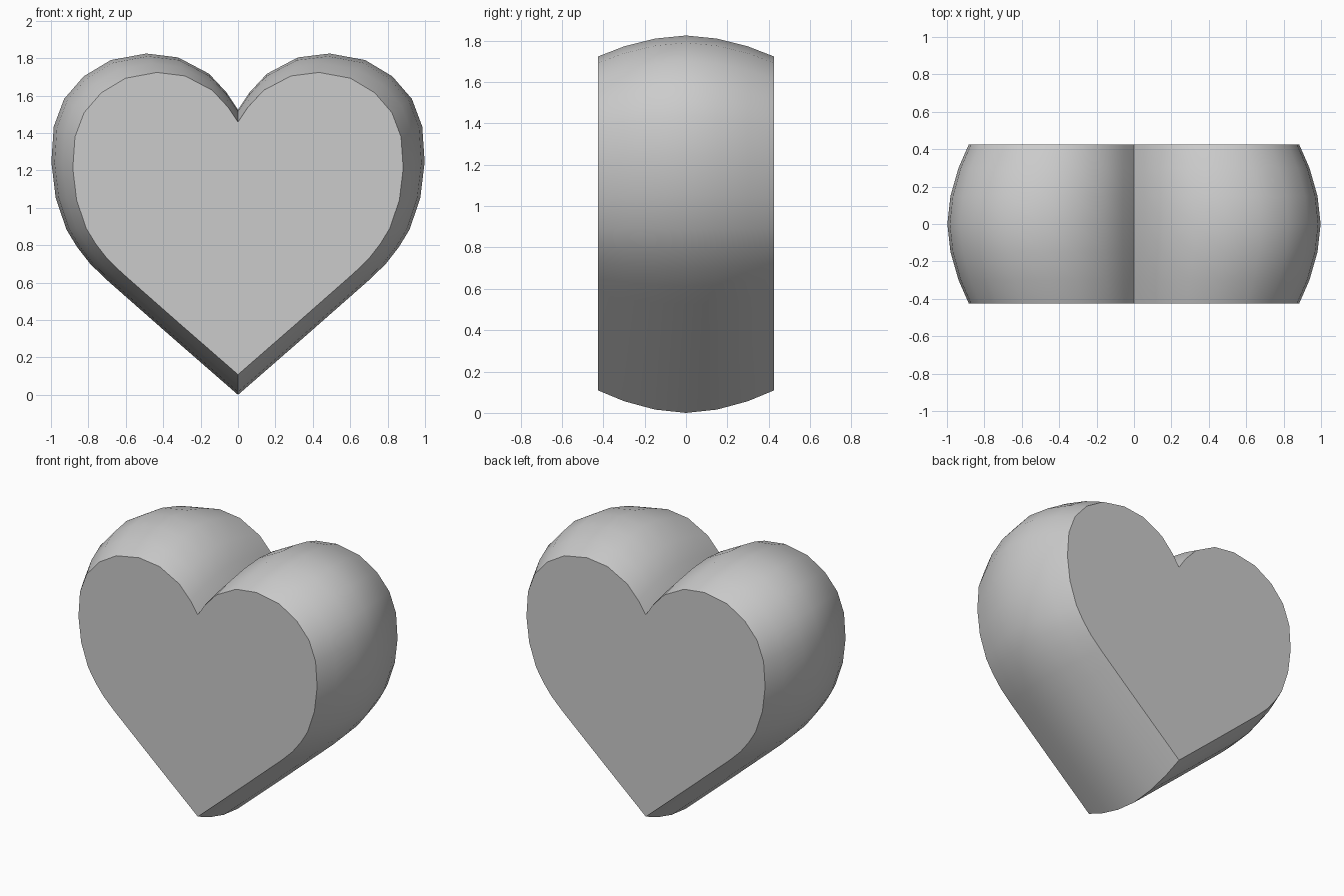
import bpy, bmesh

if "Cube" in bpy.data.objects:
    bpy.data.objects.remove(bpy.data.objects["Cube"])

# right half of the heart outline at its widest slice (x, z), tip to cleft
half = [(0, 0.005), (0.35, 0.31), (0.60, 0.53), (0.70, 0.618), (0.79, 0.705), (0.86, 0.795),
        (0.918, 0.89), (0.975, 1.06), (0.998, 1.25), (0.985, 1.44), (0.93, 1.587),
        (0.825, 1.708), (0.68, 1.795), (0.49, 1.83), (0.32, 1.809),
        (0.155, 1.722), (0.06, 1.62), (0, 1.53)]
outline = half + [(-x, z) for x, z in reversed(half[1:-1])]

# slices through the depth: (y, scale about the centre)
side = [(0.425, 0.885), (0.3, 0.94), (0.15, 0.983)]
slices = [(-y, s) for y, s in side] + [(0, 1)] + [(y, s) for y, s in reversed(side)]
CENTRE = 0.95

# heart body: bridged slices with flat front and back
bm = bmesh.new()
rings = [[bm.verts.new((x * s, y, CENTRE + (z - CENTRE) * s)) for x, z in outline]
         for y, s in slices]
n = len(outline)
for a, b in zip(rings, rings[1:]):
    for i in range(n):
        j = (i + 1) % n
        bm.faces.new((a[i], a[j], b[j], b[i]))
bm.faces.new(rings[0])
bm.faces.new(rings[-1])
bmesh.ops.recalc_face_normals(bm, faces=bm.faces)
bmesh.ops.translate(bm, verts=bm.verts, vec=(0, 0, -0.005))
mesh = bpy.data.meshes.new("heart")
bm.to_mesh(mesh)
bm.free()
heart = bpy.data.objects.new("heart", mesh)
bpy.context.collection.objects.link(heart)

# smooth sides, crisp rims
bpy.context.view_layer.objects.active = heart
heart.select_set(True)
bpy.ops.object.shade_smooth_by_angle(angle=0.7)
